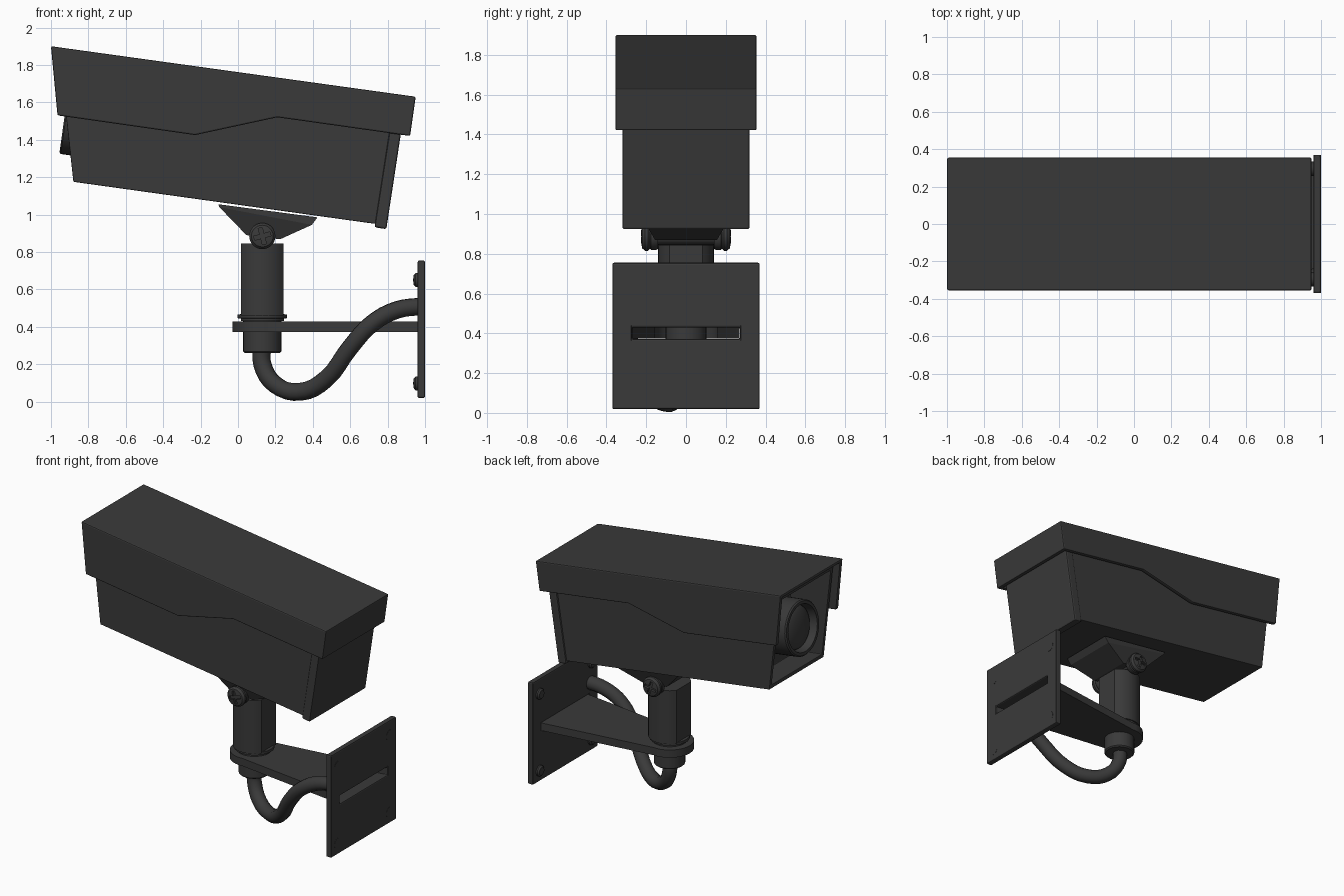
import bpy, bmesh
from math import pi, sin, cos, radians, asin
from mathutils import Vector, Matrix

if "Cube" in bpy.data.objects:
    bpy.data.objects.remove(bpy.data.objects["Cube"])

grey = bpy.data.materials.new("dark_grey")
grey.diffuse_color = (0.042, 0.042, 0.042, 1)
grey.use_nodes = True
grey.node_tree.nodes["Principled BSDF"].inputs["Base Color"].default_value = grey.diffuse_color


def finish(name, bm, smooth=True, bevel=0):
    bmesh.ops.recalc_face_normals(bm, faces=bm.faces)
    me = bpy.data.meshes.new(name)
    bm.to_mesh(me)
    bm.free()
    ob = bpy.data.objects.new(name, me)
    bpy.context.collection.objects.link(ob)
    me.materials.append(grey)
    if smooth:
        bpy.ops.object.select_all(action='DESELECT')
        ob.select_set(True)
        bpy.context.view_layer.objects.active = ob
        bpy.ops.object.shade_smooth_by_angle(angle=radians(35))
    if bevel:
        add_bevel(ob, bevel)
    return ob


def add_bevel(ob, width):
    m = ob.modifiers.new("bevel", 'BEVEL')
    m.width, m.segments, m.limit_method = width, 2, 'ANGLE'


def prism(name, pts, lo, hi, axis='y', bevel=0, smooth=False):
    """Extrude a 2D outline along an axis: y uses (x, z), z uses (x, y), x uses (y, z)."""
    place = {'y': lambda a, b, t: (a, t, b), 'z': lambda a, b, t: (a, b, t),
             'x': lambda a, b, t: (t, a, b)}[axis]
    bm = bmesh.new()
    rings = [[bm.verts.new(place(a, b, t)) for a, b in pts] for t in (lo, hi)]
    n = len(pts)
    for r in rings:
        bm.faces.new(r)
    for i in range(n):
        j = (i + 1) % n
        bm.faces.new((rings[0][i], rings[0][j], rings[1][j], rings[1][i]))
    return finish(name, bm, smooth, bevel)


def lathe(name, profile, origin, direction=(0, 0, 1), sides=32):
    """Revolve (radius, height) points around a direction through origin."""
    bm = bmesh.new()
    vs = [bm.verts.new((r, 0, h)) for r, h in profile]
    es = [bm.edges.new(p) for p in zip(vs, vs[1:])]
    bmesh.ops.spin(bm, geom=vs + es, cent=(0, 0, 0), axis=(0, 0, 1), angle=2 * pi, steps=sides)
    bmesh.ops.remove_doubles(bm, verts=bm.verts, dist=1e-4)
    rot = Vector((0, 0, 1)).rotation_difference(Vector(direction)).to_matrix().to_4x4()
    bm.transform(Matrix.Translation(origin) @ rot)
    return finish(name, bm)


def cut(ob, cutter):
    m = ob.modifiers.new("cut", 'BOOLEAN')
    m.operation, m.object, m.solver = 'DIFFERENCE', cutter, 'EXACT'
    cutter.hide_render = True
    cutter.hide_set(True)


def rect(cx, cy, hx, hy):
    return [(cx - hx, cy - hy), (cx + hx, cy - hy), (cx + hx, cy + hy), (cx - hx, cy + hy)]


# Sun cover: shell open below and at the lens end
cover = prism("sun_cover", [(-1, 1.9), (0.95, 1.63), (0.92, 1.42), (0.21, 1.52),
                            (-0.23, 1.425), (-0.965, 1.53)], -0.355, 0.355)
cut(cover, prism("cover_cutter", [(-1.1, 1.89), (0.91, 1.61), (0.86, 1.2), (-1.1, 1.2)], -0.325, 0.325))
add_bevel(cover, 0.008)

# Camera housing: recessed at the lens end
body = prism("housing", [(-0.955, 1.85), (0.835, 1.6), (0.735, 0.95), (-0.88, 1.175)], -0.31, 0.31)
cut(body, prism("housing_cutter", [(-1.1, 1.846), (-0.6, 1.776), (-0.69, 1.178), (-1.1, 1.236)], -0.285, 0.285))
add_bevel(body, 0.005)
prism("housing_back_plate", [(0.835, 1.6), (0.895, 1.59), (0.793, 0.922), (0.73, 0.932)],
      -0.32, 0.32, bevel=0.01)

# Lens barrel with a recessed glass dome
axis = (-0.99, 0, 0.139)
front = (-0.929, 0, 1.513)
lathe("lens_barrel", [(0, -0.4), (0.19, -0.4), (0.19, -0.008), (0.182, 0), (0.162, 0),
                      (0.152, -0.06), (0, -0.06)], front, axis, 40)
lathe("lens_glass", [(0.15 * cos(a), -0.06 + 0.045 * sin(a)) for a in
                     [i * pi / 12 for i in range(6)]] + [(0, -0.015)], front, axis, 40)

# Tilt bracket: a wedge under the housing, wider where it meets it
bm = bmesh.new()
rows = []
for pts, y in (([(-0.105, 1.055), (0.425, 0.985)], 0.2), ([(-0.1, 1.04), (0.395, 0.945)], 0.2),
               ([(0.045, 0.89), (0.225, 0.868)], 0.155)):
    (x0, z0), (x1, z1) = pts
    rows.append([bm.verts.new(p) for p in ((x0, -y, z0), (x1, -y, z1), (x1, y, z1), (x0, y, z0))])
bm.faces.new(rows[0])
bm.faces.new(rows[-1])
for a, b in zip(rows, rows[1:]):
    for i in range(4):
        j = (i + 1) % 4
        bm.faces.new((a[i], a[j], b[j], b[i]))
finish("tilt_bracket", bm, False)

# Pivot screws with cross recesses on both sides
cx, cz = 0.13, 0.885
lathe("pivot_bolt", [(0, -0.17), (0.04, -0.17), (0.04, 0.17), (0, 0.17)], (cx, 0, cz), (0, 1, 0), 20)
for s, side in ((-1, "front"), (1, "rear")):
    lathe(side + "_pivot_washer", [(0, 0.14), (0.06, 0.14), (0.066, 0.15), (0.066, 0.175),
                                   (0.06, 0.182), (0, 0.182)], (cx, 0, cz), (0, s, 0), 28)
    head = lathe(side + "_pivot_screw", [(0, 0.18), (0.06, 0.18), (0.07, 0.19), (0.07, 0.205),
                                         (0.058, 0.22), (0.03, 0.226), (0, 0.227)],
                 (cx, 0, cz), (0, s, 0), 28)
    w, l = 0.011, 0.045
    cross = [(w, l), (w, w), (l, w), (l, -w), (w, -w), (w, -l),
             (-w, -l), (-w, -w), (-l, -w), (-l, w), (-w, w), (-w, l)]
    t = radians(15)
    cross = [(cx + a * cos(t) - b * sin(t), cz + a * sin(t) + b * cos(t)) for a, b in cross]
    cut(head, prism(side + "_cross_cutter", cross, s * 0.208, s * 0.25))

# Post: round front and rear, flat left and right
R, hx = 0.14, 0.113
arc = [pi / 2 - asin(hx / R) + i * 2 * asin(hx / R) / 12 for i in range(13)]
outline = [(cx + R * cos(a), R * sin(a)) for a in arc]
outline += [(cx + R * cos(a + pi), R * sin(a + pi)) for a in arc]
prism("post", outline, 0.46, 0.845, 'z', smooth=True)
lathe("post_ring", [(0, 0.43), (0.115, 0.43), (0.115, 0.443), (0.132, 0.446), (0.132, 0.465), (0.1, 0.47),
                    (0, 0.47)], (cx, 0, 0), sides=24)
lathe("post_neck", [(0, 0.26), (0.094, 0.26), (0.102, 0.268), (0.102, 0.45), (0, 0.45)], (cx, 0, 0), sides=28)

# Support arm: hollow, open at the wall, rounded around the post
arm_pts = [(0.98, 0.27)] + [(cx + 0.16 * cos(a), 0.16 * sin(a)) for a in
                            [radians(84 + i * 192 / 20) for i in range(21)]] + [(0.98, -0.27)]
bm = bmesh.new()
lo, hi = [[bm.verts.new((x, y, z)) for x, y in arm_pts] for z in (0.373, 0.428)]
bm.faces.new(lo)
bm.faces.new(hi)
for i in range(len(arm_pts) - 1):
    bm.faces.new((lo[i], lo[i + 1], hi[i + 1], hi[i]))
finish("support_arm", bm)

# Wall plate with a slot for the arm, and four screws
plate = prism("wall_plate", rect(0, 0.387, 0.37, 0.368), 0.96, 1.0, 'x')
cut(plate, prism("slot_cutter", rect(0, 0.4005, 0.272, 0.0285), 0.9, 1.1, 'x'))
add_bevel(plate, 0.008)
for i, (y, z) in enumerate([(-0.295, 0.65), (0.295, 0.65), (-0.295, 0.097), (0.295, 0.097)]):
    lathe(f"wall_screw_{i + 1}", [(0, -0.001), (0.038, -0.001), (0.038, 0.05), (0.028, 0.06), (0, 0.064)],
          (1.0, y, z), (-1, 0, 0), 20)

# Cable: hangs from the neck and swings past the arm into the wall plate
path = [(0.13, 0, 0.3), (0.13, 0, 0.2), (0.2, -0.04, 0.09), (0.33, -0.1, 0.052), (0.47, -0.18, 0.12),
        (0.6, -0.265, 0.29), (0.72, -0.3, 0.42), (0.85, -0.295, 0.49), (0.98, -0.285, 0.51)]
cu = bpy.data.curves.new("cable", 'CURVE')
cu.dimensions, cu.bevel_depth, cu.bevel_resolution = '3D', 0.048, 3
cu.resolution_u, cu.use_fill_caps = 4, True
sp = cu.splines.new('BEZIER')
sp.bezier_points.add(len(path) - 1)
for bp, p in zip(sp.bezier_points, path):
    bp.co = p
    bp.handle_left_type = bp.handle_right_type = 'AUTO'
cu.materials.append(grey)
bpy.context.collection.objects.link(bpy.data.objects.new("cable", cu))
